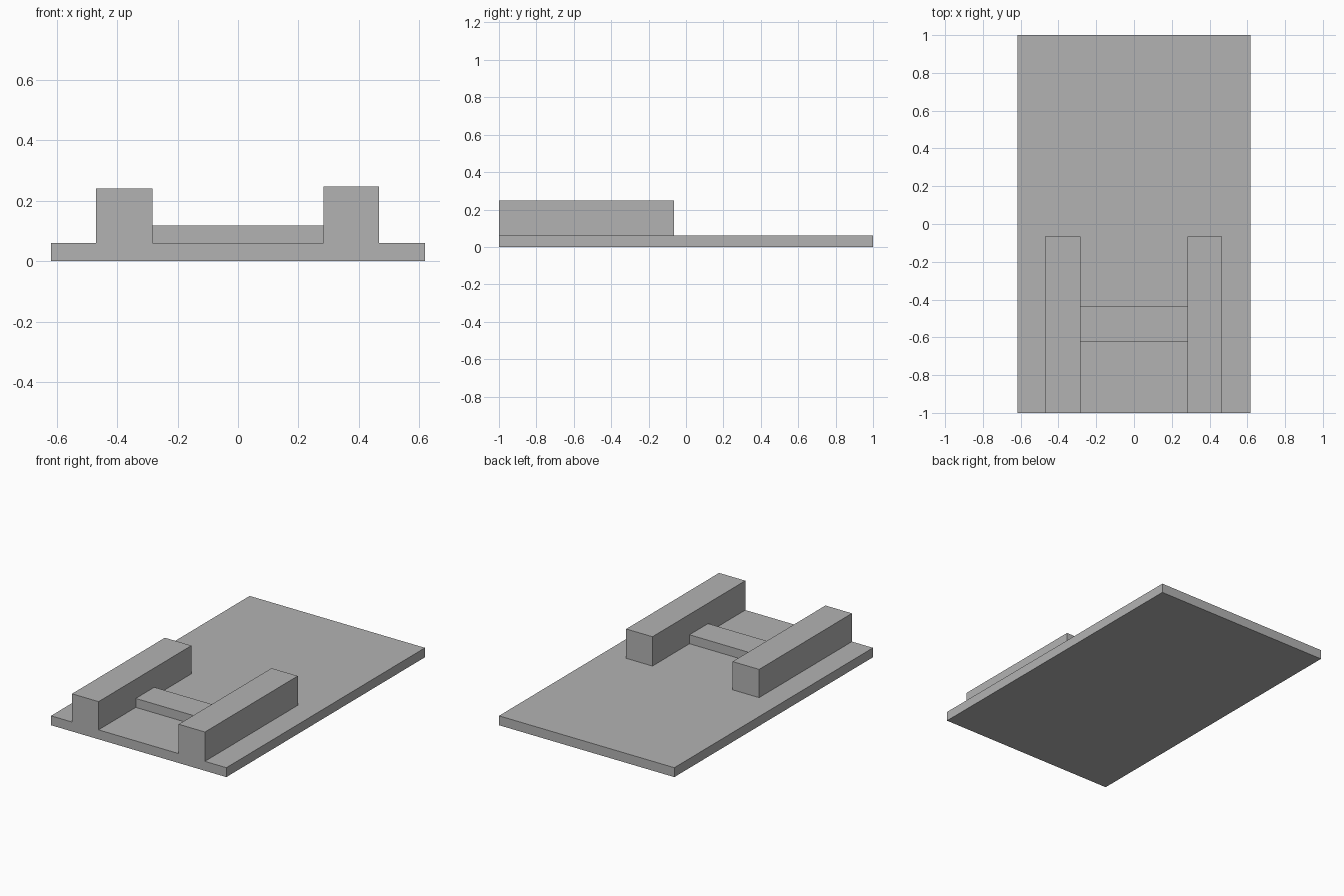
import bpy

cube = bpy.data.objects.get("Cube")
if cube:
    bpy.data.objects.remove(cube, do_unlink=True)

# Single grey material
grey = bpy.data.materials.new("plain_grey")
grey.use_nodes = True
colour = (0.45, 0.45, 0.45, 1)
grey.diffuse_color = colour
grey.node_tree.nodes["Principled BSDF"].inputs["Base Color"].default_value = colour


def box(name, x, y, z):
    """Box spanning the given (low, high) ranges."""
    spans = (x, y, z)
    bpy.ops.mesh.primitive_cube_add(size=1, location=[(a + b) / 2 for a, b in spans])
    ob = bpy.context.object
    ob.name = name
    ob.scale = [b - a for a, b in spans]
    bpy.ops.object.transform_apply(location=False, rotation=False, scale=True)
    ob.data.materials.append(grey)
    return ob


base_top = 0.06
rail_y = (-1, -0.065)

# Flat base slab
box("base_plate", (-0.618, 0.618), (-1, 1), (0, base_top))

# Two long rails, the left one slightly taller
box("right_rail", (-0.47, -0.283), rail_y, (base_top, 0.24))
box("left_rail", (0.282, 0.467), rail_y, (base_top, 0.247))

# Low bar joining the rails
box("cross_bar", (-0.283, 0.282), (-0.625, -0.438), (base_top, 0.117))
